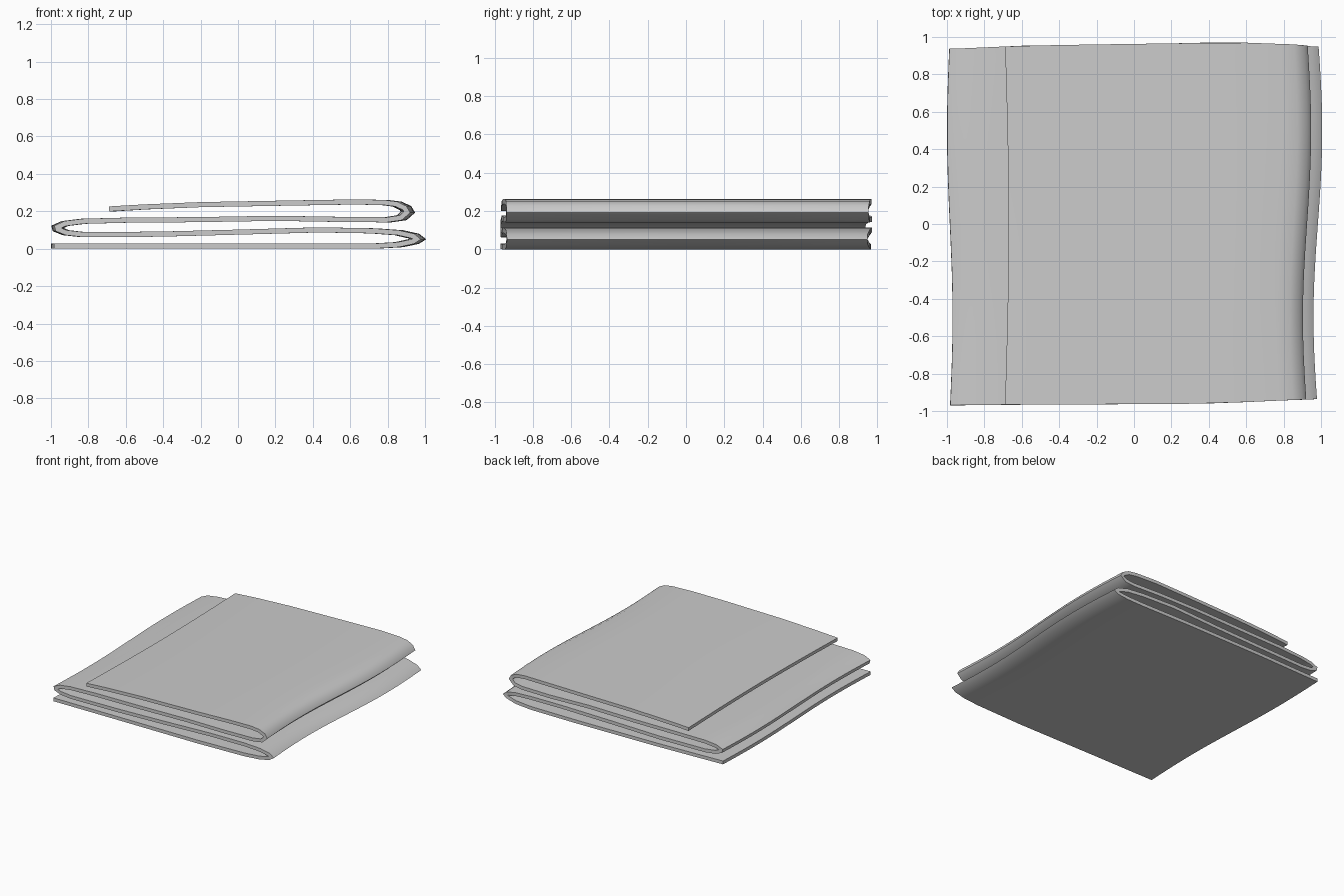
import bpy, bmesh, math

if "Cube" in bpy.data.objects:
    bpy.data.objects.remove(bpy.data.objects["Cube"])

# Centre line of the folded cloth, bottom layer to top layer (x, z)
path = [(-0.985, 0.02), (-0.4, 0.019), (0.3, 0.018), (0.72, 0.018), (0.86, 0.026),
        (0.94, 0.043), (0.96, 0.056), (0.94, 0.072), (0.86, 0.09), (0.72, 0.1),
        (0.43, 0.105), (0.0, 0.093), (-0.43, 0.082), (-0.83, 0.08), (-0.92, 0.09),
        (-0.965, 0.108), (-0.968, 0.12), (-0.925, 0.139), (-0.83, 0.151), (-0.6, 0.157),
        (-0.2, 0.16), (0.2, 0.167), (0.55, 0.161), (0.8, 0.159), (0.875, 0.17),
        (0.908, 0.2), (0.895, 0.222), (0.85, 0.243), (0.78, 0.252), (0.6, 0.254),
        (0.3, 0.249), (-0.2, 0.24), (-0.5, 0.228), (-0.69, 0.217)]
STEPS = 24

# Wavy end hems (x, y)
front = [(-1, -0.97), (-0.6, -0.965), (0.2, -0.963), (0.5, -0.957), (0.75, -0.945), (1, -0.936)]
back = [(-1, 0.935), (-0.6, 0.953), (-0.2, 0.96), (0.1, 0.961), (0.5, 0.973), (0.85, 0.96), (1, 0.942)]


def lerp_table(table, x):
    for (x0, y0), (x1, y1) in zip(table, table[1:]):
        if x <= x1:
            return y0 + (y1 - y0) * (x - x0) / (x1 - x0)
    return table[-1][1]


bm = bmesh.new()
rows = []
for i, (x, z) in enumerate(path):
    y0, y1 = lerp_table(front, x), lerp_table(back, x)
    row = []
    for j in range(STEPS + 1):
        y = y0 + (y1 - y0) * j / STEPS
        # Folds sway along the depth; the top free hem bows inward
        sway = (0.024 if x > 0 else 0.015) * x * math.sin(math.pi * y)
        if i >= len(path) - 3:
            sway = 0.02 * math.cos(y * math.pi / 2) * max(0, -x - 0.2) / 0.49
        row.append(bm.verts.new((x + sway, y, z)))
    rows.append(row)
for a, b in zip(rows, rows[1:]):
    for j in range(STEPS):
        bm.faces.new((a[j], b[j], b[j + 1], a[j + 1]))
mesh = bpy.data.meshes.new("folded_cloth")
bm.to_mesh(mesh)
bm.free()
cloth = bpy.data.objects.new("folded_cloth", mesh)
bpy.context.collection.objects.link(cloth)

# Cloth thickness
solid = cloth.modifiers.new("thickness", "SOLIDIFY")
solid.thickness = 0.027
solid.offset = 0
solid.use_even_offset = True

bpy.context.view_layer.objects.active = cloth
cloth.select_set(True)
bpy.ops.object.modifier_apply(modifier="thickness")

# Rest the cloth on the ground
low = min(v.co.z for v in cloth.data.vertices)
for v in cloth.data.vertices:
    v.co.z -= low
bpy.ops.object.shade_smooth_by_angle(angle=math.radians(50))
